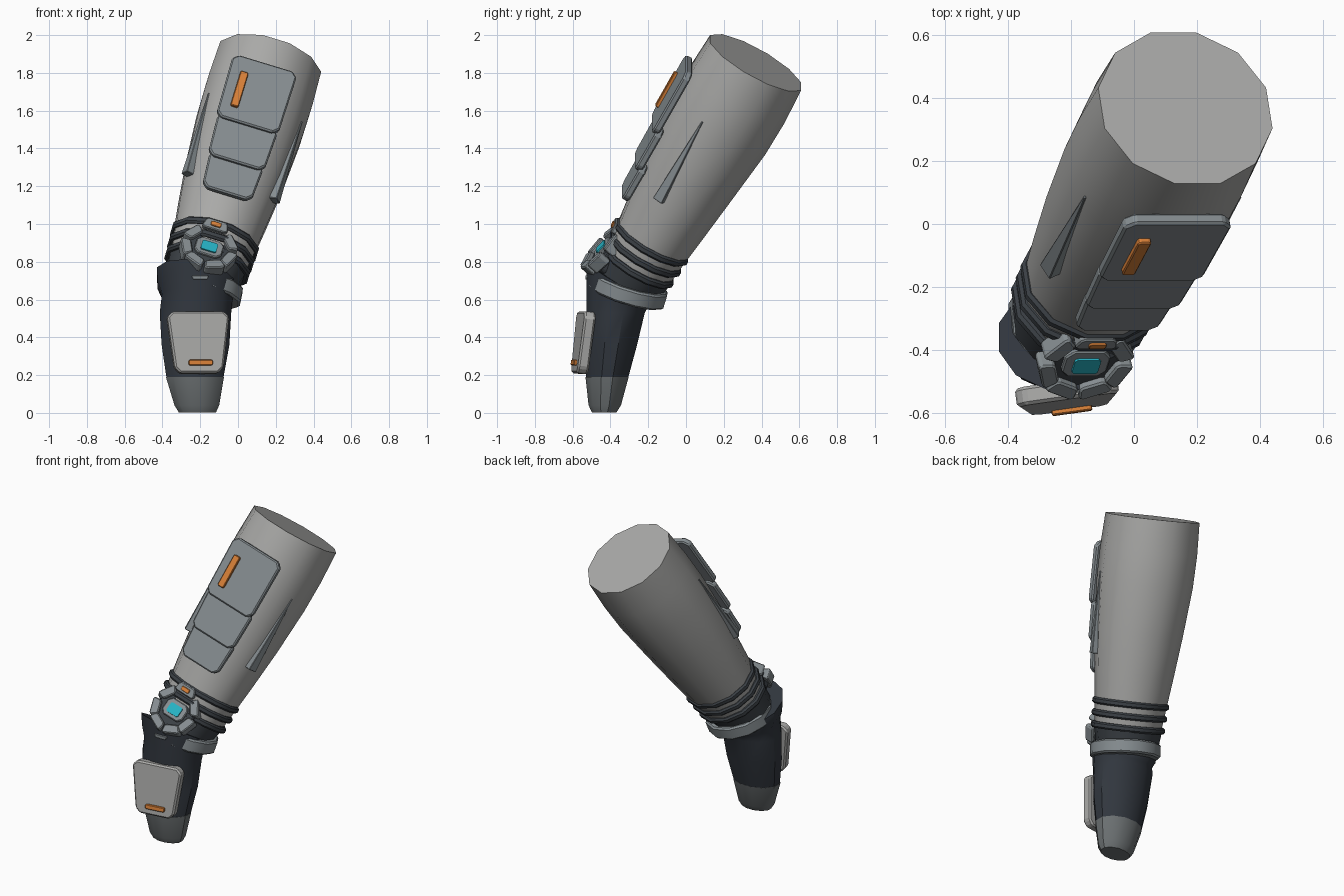
import bpy, bmesh
from math import radians, cos, sin, pi
from mathutils import Matrix, Vector

if "Cube" in bpy.data.objects:
    bpy.data.objects.remove(bpy.data.objects["Cube"], do_unlink=True)


def material(name, color):
    m = bpy.data.materials.new(name)
    m.use_nodes = True
    m.diffuse_color = (*color, 1)
    m.node_tree.nodes["Principled BSDF"].inputs["Base Color"].default_value = (*color, 1)
    return m


LIGHT = material("light_grey", (0.40, 0.40, 0.39))
STEEL = material("blue_grey", (0.24, 0.27, 0.285))
MID = material("mid_grey", (0.15, 0.165, 0.17))
DARK = material("dark_slate", (0.045, 0.053, 0.062))
NAVY = material("dark_glove", (0.032, 0.039, 0.05))
ORANGE = material("orange", (0.70, 0.22, 0.04))
CYAN = material("cyan", (0.02, 0.45, 0.56))


def finish(name, bm, mat, matrix, smooth=False, bevel=0.0):
    bmesh.ops.recalc_face_normals(bm, faces=bm.faces)
    mesh = bpy.data.meshes.new(name)
    bm.to_mesh(mesh)
    bm.free()
    mesh.materials.append(mat)
    ob = bpy.data.objects.new(name, mesh)
    ob.matrix_world = matrix
    bpy.context.collection.objects.link(ob)
    if bevel:
        mod = ob.modifiers.new("chamfer", "BEVEL")
        mod.width, mod.segments = bevel, 1
    if smooth:
        bpy.ops.object.select_all(action="DESELECT")
        ob.select_set(True)
        bpy.context.view_layer.objects.active = ob
        bpy.ops.object.shade_smooth_by_angle(angle=radians(35))
    return ob


def loft(name, rings, mat, matrix=Matrix(), sides=12):
    """Rings are (cx, cy, z, rx, ry, slope_x, slope_y)."""
    bm = bmesh.new()
    loops = []
    for cx, cy, z, rx, ry, *slope in rings:
        tx, ty = slope or (0, 0)
        loop = []
        for i in range(sides):
            t = 2 * pi * (i + 0.5) / sides
            x, y = 1.02 * rx * cos(t), 1.02 * ry * sin(t)
            loop.append(bm.verts.new((cx + x, cy + y, z + tx * x + ty * y)))
        loops.append(loop)
    for a, b in zip(loops, loops[1:]):
        for i in range(sides):
            j = (i + 1) % sides
            bm.faces.new((a[i], a[j], b[j], b[i]))
    bm.faces.new(loops[0])
    bm.faces.new(loops[-1])
    return finish(name, bm, mat, matrix, smooth=True)


def band(name, z, height, rx, ry, mat, matrix, rim=0.01):
    h = height / 2
    loft(name, [(0, 0, z - h, rx - rim, ry - rim), (0, 0, z - h + rim, rx, ry),
                (0, 0, z + h - rim, rx, ry), (0, 0, z + h, rx - rim, ry - rim)], mat, matrix)


def plate(name, x, z0, z1, half_low, half_top, front, thick, mat, matrix, cut=0.03, bevel=0.008):
    """Panel facing -y with clipped corners."""
    pts = [(-half_low + cut, z0), (half_low - cut, z0), (half_low, z0 + cut),
           (half_top, z1 - cut), (half_top - cut, z1), (-half_top + cut, z1),
           (-half_top, z1 - cut), (-half_low, z0 + cut)]
    bm = bmesh.new()
    face = bm.faces.new([bm.verts.new((x + px, -front, pz)) for px, pz in pts])
    out = bmesh.ops.extrude_face_region(bm, geom=[face])
    moved = [v for v in out["geom"] if isinstance(v, bmesh.types.BMVert)]
    bmesh.ops.translate(bm, verts=moved, vec=(0, thick, 0))
    return finish(name, bm, mat, matrix, bevel=bevel)


# Forearm frame: z runs from wrist to elbow, -y is the front
axis = Vector((0.256, 0.478, 0.84)).normalized()
side = Vector((0.957, 0, -0.291)).normalized()
back = axis.cross(side)
ARM = Matrix.Translation((-0.13, -0.19, 0.89)) @ Matrix((side, back, axis)).transposed().to_4x4()

# Forearm sleeve and dark wrist
loft("forearm", [(0, 0, -0.13, 0.205, 0.19), (0, 0, 0, 0.222, 0.203), (0, 0, 0.2, 0.245, 0.227),
                 (0, 0, 0.45, 0.27, 0.256), (0, 0.005, 0.75, 0.288, 0.285),
                 (0, 0.008, 0.95, 0.29, 0.288), (0, 0.009, 1.152, 0.283, 0.278)], LIGHT, ARM)
loft("wrist", [(-0.01, 0, -0.27, 0.185, 0.175), (0, 0, -0.12, 0.212, 0.197)], DARK, ARM)
for i, z in enumerate((0.02, -0.053, -0.126)):
    band(f"wrist_ring_{i + 1}", z, 0.04, 0.24 - 0.004 * i, 0.216 - 0.004 * i, DARK, ARM)

# Overlapping forearm panels
plate("upper_panel", -0.015, 0.585, 0.972, 0.173, 0.178, 0.312, 0.04, STEEL, ARM)
plate("middle_panel", -0.013, 0.36, 0.62, 0.157, 0.165, 0.292, 0.04, STEEL, ARM)
plate("lower_panel", -0.012, 0.177, 0.40, 0.138, 0.148, 0.27, 0.04, STEEL, ARM)
plate("upper_panel_bar", -0.108, 0.66, 0.875, 0.022, 0.022, 0.33, 0.025, ORANGE, ARM, 0.006, 0.004)

# Tapered fins on both flanks
for label, sign in (("left", 1), ("right", -1)):
    bm = bmesh.new()
    bmesh.ops.create_cube(bm, size=1)
    for v in bm.verts:
        top = v.co.z > 0
        width, depth = (0.008, 0.008) if top else (0.058, 0.05)
        v.co = (v.co.x * depth + (0.022 if top else 0.0), v.co.y * width, v.co.z * 0.5)
    spin = Matrix.Rotation(radians(-25 if sign > 0 else 205), 4, "Z")
    radius = Matrix.Translation((0.262, 0, 0.55))
    finish(f"{label}_fin", bm, STEEL, ARM @ spin @ radius, bevel=0.003)

# Glove and fingertip cap
loft("glove", [(-0.228, -0.418, 0.18, 0.152, 0.112), (-0.225, -0.395, 0.36, 0.182, 0.138),
               (-0.225, -0.373, 0.53, 0.192, 0.157), (-0.215, -0.367, 0.61, 0.19, 0.163, -0.05, -0.35),
               (-0.222, -0.36, 0.655, 0.206, 0.168, -0.1, -0.5),
               (-0.225, -0.36, 0.715, 0.208, 0.168, -0.15, -0.55)], NAVY)
loft("fingertip_cap", [(-0.215, -0.433, 0.003, 0.10, 0.066), (-0.218, -0.43, 0.04, 0.12, 0.087),
                       (-0.228, -0.418, 0.19, 0.156, 0.116)], MID)

# Cuff around the base of the hand
tilt = Vector((0, 0, 1)).rotation_difference(Vector((0.2, 0.29, 0.93))).to_matrix().to_4x4()
band("cuff", 0, 0.085, 0.212, 0.208, STEEL, Matrix.Translation((-0.187, -0.305, 0.655)) @ tilt)

# Armour plate on the back of the hand
HAND = (Matrix.Translation((-0.207, -0.575, 0.375)) @ Matrix.Rotation(radians(8), 4, "Z")
        @ Matrix.Rotation(radians(-6.6), 4, "X"))
plate("hand_plate", 0, -0.165, 0.165, 0.13, 0.165, 0, 0.06, LIGHT, HAND, bevel=0.01)
plate("hand_plate_bar", 0.007, -0.125, -0.095, 0.065, 0.065, 0.015, 0.025, ORANGE, HAND, 0.006, 0.004)
plate("glove_chip", -0.2, 0.705, 0.728, 0.04, 0.045, 0.533, 0.03, STEEL, Matrix(), 0.006, 0.003)

# Wrist device: base, frame, screen and surrounding blocks
DEVICE = ARM @ Matrix.Translation((-0.018, -0.205, -0.143)) @ Matrix.Rotation(radians(-14), 4, "X")
plate("device_base", 0, -0.115, 0.115, 0.125, 0.125, 0, 0.08, DARK, DEVICE, 0.055)
plate("device_frame", 0, -0.055, 0.06, 0.075, 0.075, 0.015, 0.03, STEEL, DEVICE, 0.025, 0.005)
plate("device_screen", 0, -0.032, 0.032, 0.043, 0.043, 0.023, 0.009, CYAN, DEVICE, 0.008, 0)
for i, angle in enumerate((-20, 35, 145, 200, 245, 295)):
    turn = Matrix.Rotation(radians(90 - angle), 4, "Y")
    plate(f"device_block_{i + 1}", 0, 0.095, 0.15, 0.046, 0.056, 0.025, 0.07, STEEL,
          DEVICE @ turn, 0.01, 0.006)
plate("device_top_mount", -0.018, -0.03, 0.03, 0.07, 0.06, 0.222, 0.05, STEEL, ARM, 0.012, 0.005)
plate("device_top_light", -0.018, -0.013, 0.013, 0.028, 0.028, 0.23, 0.015, ORANGE, ARM, 0.005, 0.002)
